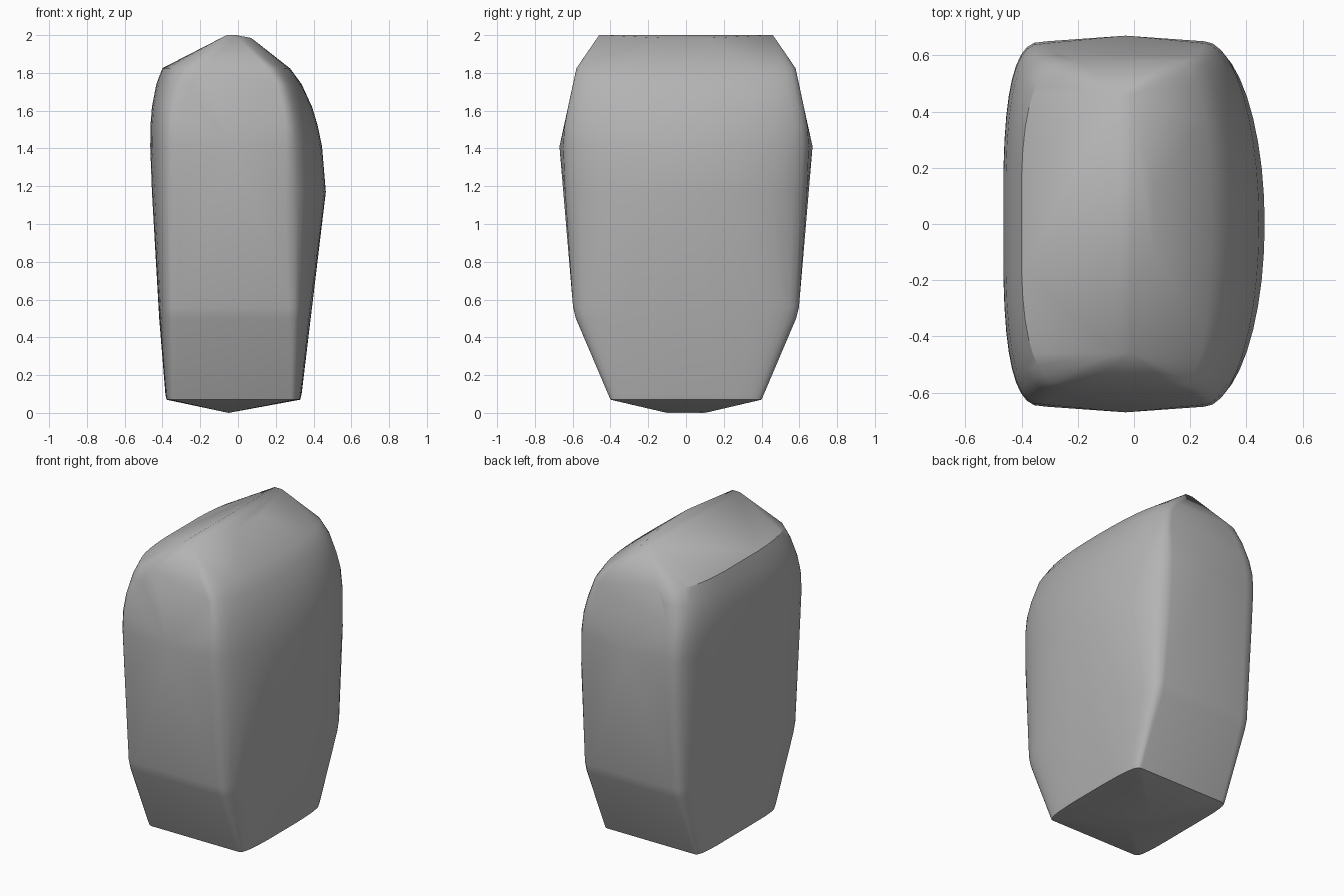
import bpy
import bmesh
from math import sin, cos, pi, radians

cube = bpy.data.objects.get("Cube")
if cube:
    bpy.data.objects.remove(cube)

stone = bpy.data.materials.new("stone_grey")
stone.use_nodes = True
stone.diffuse_color = (0.45, 0.45, 0.45, 1)
stone.node_tree.nodes["Principled BSDF"].inputs["Base Color"].default_value = (0.45, 0.45, 0.45, 1)

STEPS = 10


def quarter(flat_x, side_x, half_y, power):
    """Rounded corner from the end face round to the middle of a side."""
    pts = []
    for i in range(STEPS + 1):
        a = pi / 2 * i / STEPS
        pts.append((flat_x + (side_x - flat_x) * sin(a) ** (2 / power),
                    half_y * max(cos(a), 0) ** (2 / power)))
    return pts


# Cross-sections: height, left/right extent, end face edges, half depth, end bulge, corner powers
sections = [
    (0.070, -0.38, 0.33, -0.33, 0.28, 0.40, 0.00, 4.0, 3.0),
    (0.100, -0.385, 0.337, -0.33, 0.28, 0.412, 0.00, 4.0, 3.0),
    (0.500, -0.418, 0.385, -0.32, 0.27, 0.583, 0.00, 3.5, 2.6),
    (0.560, -0.422, 0.393, -0.32, 0.27, 0.598, 0.00, 3.5, 2.5),
    (1.170, -0.457, 0.465, -0.31, 0.25, 0.640, 0.01, 3.0, 2.0),
    (1.410, -0.466, 0.445, -0.31, 0.25, 0.650, 0.02, 3.0, 2.0),
    (1.520, -0.465, 0.422, -0.31, 0.25, 0.643, 0.00, 3.0, 2.0),
    (1.620, -0.457, 0.392, -0.30, 0.24, 0.624, 0.00, 3.0, 2.0),
    (1.740, -0.434, 0.337, -0.26, 0.21, 0.598, 0.00, 3.0, 2.2),
    (1.825, -0.402, 0.275, -0.20, 0.15, 0.580, 0.00, 3.0, 2.4),
]

bm = bmesh.new()
for z, x0, x1, f0, f1, half, bulge, p0, p1 in sections:
    outline = quarter(f0, x0, half, p0) + quarter(f1, x1, half, p1)
    outline.append((-0.03, half + bulge))
    for x, y in outline:
        for side in (-1, 1):
            bm.verts.new((x, y * side, z))

# Roof ridge and shallow keel underneath
for side in (-1, 1):
    for x, y, z in ((-0.06, 0.46, 2.0), (-0.01, 0.46, 2.0), (0.07, 0.12, 1.985),
                    (-0.05, 0.10, 0.0)):
        bm.verts.new((x, y * side, z))

# Wrap the outline points in one skin and merge flat areas
hull = bmesh.ops.convex_hull(bm, input=bm.verts)
bmesh.ops.delete(bm, geom=[v for v in bm.verts if not v.link_faces], context='VERTS')
bmesh.ops.dissolve_limit(bm, angle_limit=radians(1.0), verts=bm.verts, edges=bm.edges)
bmesh.ops.recalc_face_normals(bm, faces=bm.faces)

mesh = bpy.data.meshes.new("boulder")
bm.to_mesh(mesh)
bm.free()
mesh.materials.append(stone)
boulder = bpy.data.objects.new("boulder", mesh)
bpy.context.collection.objects.link(boulder)
bpy.context.view_layer.objects.active = boulder
boulder.select_set(True)
bpy.ops.object.shade_smooth_by_angle(angle=radians(30))
